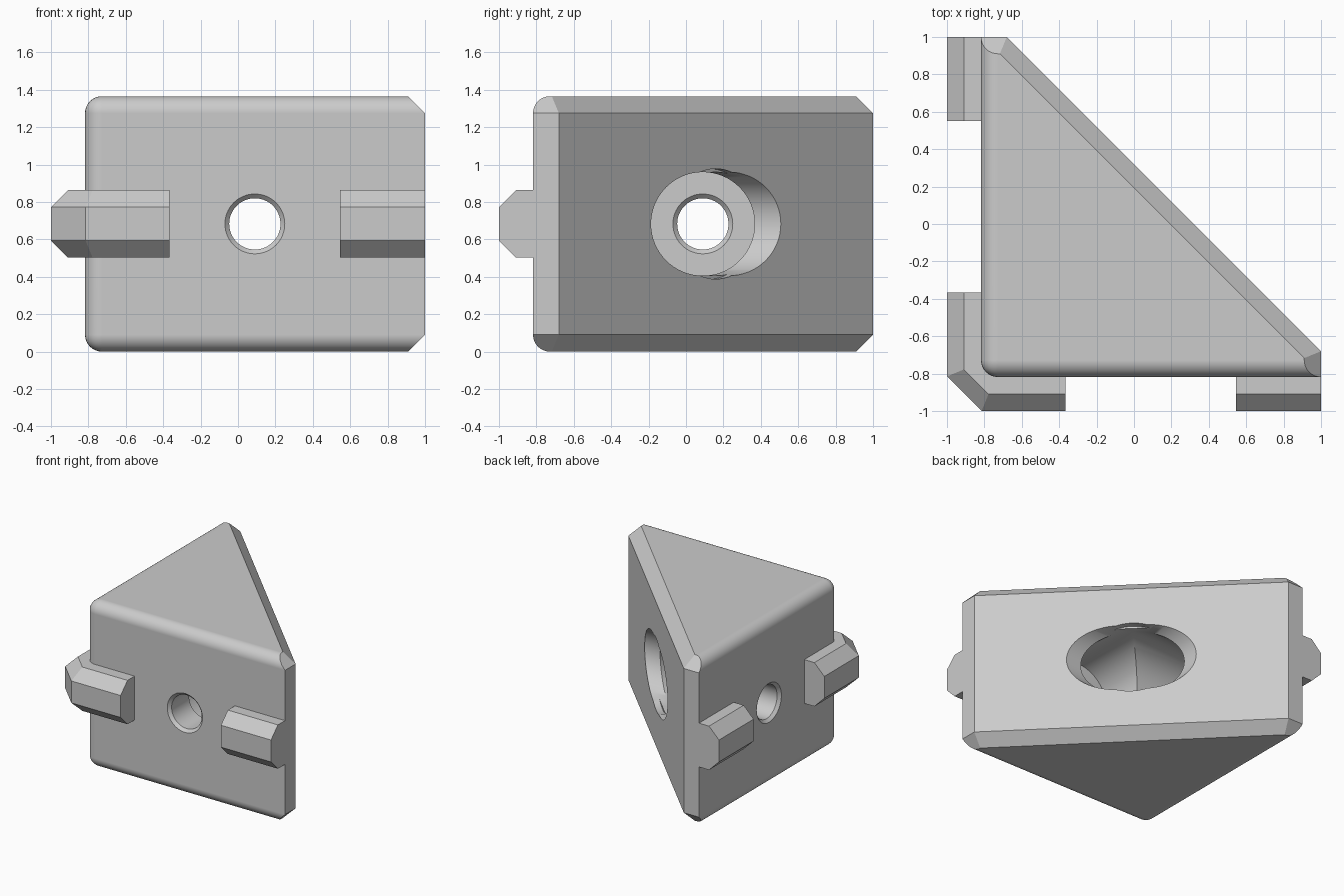
import bpy, bmesh, math
from mathutils import Vector, Matrix

if "Cube" in bpy.data.objects:
    bpy.data.objects.remove(bpy.data.objects["Cube"])

H = 1.365          # body height
MID = H / 2        # height of bores and rails
WALL = -0.818      # outer mounting planes
C = 0.09           # chamfer and fillet size
R2 = math.sqrt(2)

grey = bpy.data.materials.new("plain grey")
grey.use_nodes = True
grey.diffuse_color = (0.6, 0.6, 0.6, 1)
grey.node_tree.nodes["Principled BSDF"].inputs["Base Color"].default_value = (0.6, 0.6, 0.6, 1)


def box(lo, hi):
    bm = bmesh.new()
    bmesh.ops.create_cube(bm, size=1)
    for v in bm.verts:
        v.co = [a if c < 0 else b for c, a, b in zip(v.co, lo, hi)]
    return bm


def slice_off(bm, point, normal):
    """Remove everything beyond a plane and close the opening."""
    geom = bm.verts[:] + bm.edges[:] + bm.faces[:]
    bmesh.ops.bisect_plane(bm, geom=geom, dist=1e-5, plane_co=point,
                           plane_no=normal, clear_outer=True)
    bmesh.ops.holes_fill(bm, edges=[e for e in bm.edges if e.is_boundary])


def chamfered_side(bm, point, normal, bottom, top):
    """Cut a vertical side, then chamfer its top and bottom edges."""
    p, n = Vector(point), Vector(normal).normalized()
    slice_off(bm, p, n)
    for z, s in ((top, 1), (bottom, -1)):
        edge = Vector((p.x, p.y, z)) - n * C
        slice_off(bm, edge, n + Vector((0, 0, s)))


def finish(bm, name):
    bmesh.ops.recalc_face_normals(bm, faces=bm.faces[:])
    me = bpy.data.meshes.new(name)
    bm.to_mesh(me)
    bm.free()
    me.materials.append(grey)
    ob = bpy.data.objects.new(name, me)
    bpy.context.collection.objects.link(ob)
    return ob


def activate(ob):
    bpy.ops.object.select_all(action='DESELECT')
    ob.select_set(True)
    bpy.context.view_layer.objects.active = ob


def subtract(ob, cutter):
    activate(ob)
    mod = ob.modifiers.new("cut", 'BOOLEAN')
    mod.operation, mod.solver, mod.object = 'DIFFERENCE', 'EXACT', cutter
    bpy.ops.object.modifier_apply(modifier=mod.name)
    bpy.data.objects.remove(cutter)


def stepped_bore(profile, swap, name, sides=64):
    """Revolve (position, radius) pairs about a horizontal axis."""
    bm = bmesh.new()
    rings = []
    for pos, r in profile:
        ring = []
        for i in range(sides):
            a = 2 * math.pi * i / sides
            x, y, z = 0.09 + r * math.cos(a), pos, MID + r * math.sin(a)
            ring.append(bm.verts.new((y, x, z) if swap else (x, y, z)))
        rings.append(ring)
    for a, b in zip(rings, rings[1:]):
        for i in range(sides):
            j = (i + 1) % sides
            bm.faces.new((a[i], a[j], b[j], b[i]))
    bm.faces.new(rings[0])
    bm.faces.new(rings[-1])
    return finish(bm, name)


# Wedge body: filleted block with the slanted face and ends cut away
bm = box((WALL, WALL, 0), (2, 2, H))
bmesh.ops.bevel(bm, geom=bm.edges[:], offset=C, segments=8, profile=0.5, affect='EDGES')
for point, normal in (((1, 0, 0), (1, 0, 0)), ((0, 1, 0), (0, 1, 0)),
                      ((0.16, 0.16, 0), (1, 1, 0))):
    chamfered_side(bm, point, normal, 0, H)
body = finish(bm, "wedge_body")

# Screw holes with wide head bores that open through the slanted face
floor, lip = -0.545, 0.023
profile = ((WALL - lip, 0.183), (WALL + lip, 0.137), (floor - lip, 0.137),
           (floor, 0.16), (floor, 0.277), (0.9, 0.277))
for swap in (False, True):
    subtract(body, stepped_bore(profile, swap, "bore_cutter"))

# Shallow oval relief at the mouth of the bores
bm = bmesh.new()
bmesh.ops.create_cone(bm, cap_ends=True, segments=64, radius1=0.295, radius2=0.295, depth=0.2)
bmesh.ops.scale(bm, vec=(1, 1.15, 1), verts=bm.verts[:])
place = (Matrix.Translation((0.16 + 0.05 / R2, 0.16 + 0.05 / R2, MID))
         @ Matrix.Rotation(math.pi / 4, 4, 'Z') @ Matrix.Rotation(math.pi / 2, 4, 'Y'))
bmesh.ops.transform(bm, matrix=place, verts=bm.verts[:])
subtract(body, finish(bm, "relief_cutter"))

activate(body)
bpy.ops.object.shade_smooth_by_angle(angle=math.radians(30))
weighted = body.modifiers.new("clean shading", 'WEIGHTED_NORMAL')
weighted.keep_sharp = True

# Locating rails: one around the corner, one at each far end
LOW, HIGH = MID - 0.18, MID + 0.18
FRONT = ((0, -1, 0), (0, -1, 0))
SIDE = ((-1, 0, 0), (-1, 0, 0))
CORNER = ((-0.9075, -0.9075, 0), (-1, -1, 0))
rails = (
    ("corner_rail", (-1.1, -1.1), (-0.367, -0.367), (FRONT, SIDE, CORNER)),
    ("front_rail", (0.545, -1.1), (1, -0.81), (FRONT,)),
    ("side_rail", (-1.1, 0.55), (-0.81, 1), (SIDE,)),
)
for name, lo, hi, sides in rails:
    bm = box((*lo, LOW), (*hi, HIGH))
    for point, normal in sides:
        chamfered_side(bm, point, normal, LOW, HIGH)
    finish(bm, name)
